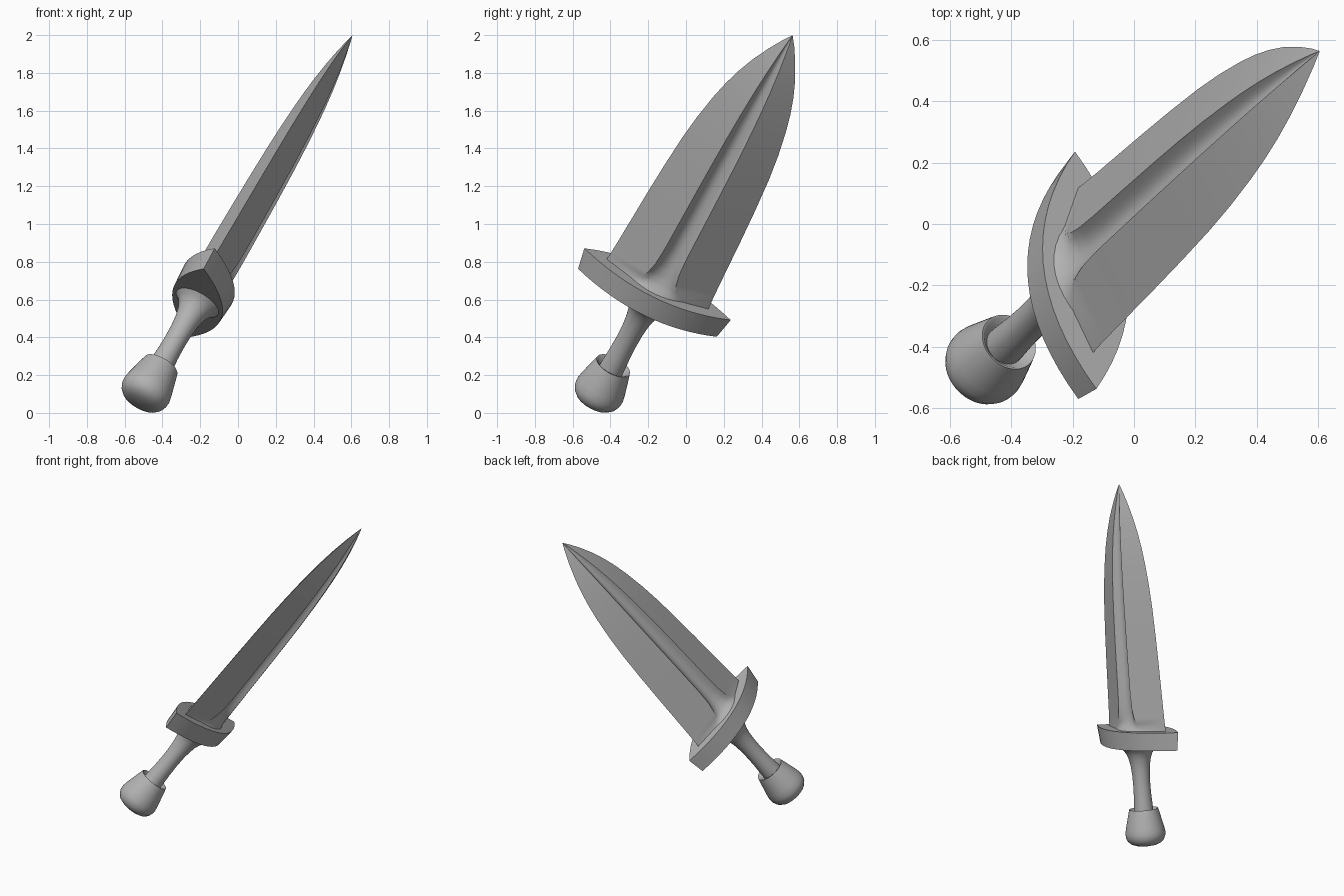
import bpy, bmesh, math
from mathutils import Matrix, Vector

cube = bpy.data.objects.get("Cube")
if cube:
    bpy.data.objects.remove(cube, do_unlink=True)

# One plain grey for the whole dagger
grey = bpy.data.materials.new("plain grey")
grey.use_nodes = True
colour = (0.45, 0.45, 0.45, 1)
grey.diffuse_color = colour
grey.node_tree.nodes["Principled BSDF"].inputs["Base Color"].default_value = colour

# Dagger frame: local x = blade width, y = thickness, z = along the blade
axis = Vector((0.454, 0.425, 0.783)).normalized()
wide = Vector((-0.081, 0.895, -0.44))
wide = (wide - axis * wide.dot(axis)).normalized()
thick = axis.cross(wide)
frame = Matrix((wide, thick, axis)).transposed().to_4x4()
frame.translation = (-0.408, -0.385, 0.25)


def finish(name, bm, angle):
    """Turn a bmesh in the dagger frame into a shaded object."""
    bmesh.ops.remove_doubles(bm, verts=bm.verts, dist=1e-5)
    bmesh.ops.recalc_face_normals(bm, faces=bm.faces)
    bm.transform(frame)
    mesh = bpy.data.meshes.new(name)
    bm.to_mesh(mesh)
    bm.free()
    mesh.materials.append(grey)
    obj = bpy.data.objects.new(name, mesh)
    bpy.context.collection.objects.link(obj)
    bpy.ops.object.select_all(action='DESELECT')
    obj.select_set(True)
    bpy.context.view_layer.objects.active = obj
    bpy.ops.object.shade_smooth_by_angle(angle=math.radians(angle))
    return obj


def loft(bm, rings, cap_start=True, cap_end=True):
    """Skin a row of equal closed rings."""
    loops = [[bm.verts.new(p) for p in ring] for ring in rings]
    n = len(loops[0])
    for a, b in zip(loops, loops[1:]):
        for i in range(n):
            j = (i + 1) % n
            bm.faces.new((a[i], a[j], b[j], b[i]))
    if cap_start:
        bm.faces.new(loops[0])
    if cap_end:
        bm.faces.new(loops[-1])


def revolve(name, profile, angle, sides=48):
    """Lathe a (radius, height) profile around the dagger axis."""
    bm = bmesh.new()
    rings = [[(r * math.cos(2 * math.pi * i / sides),
               r * math.sin(2 * math.pi * i / sides), z) for i in range(sides)]
             for r, z in profile]
    loft(bm, rings)
    return finish(name, bm, angle)


def blade_ring(z, half, lip, floor, steps=8):
    """Flat bevels from each edge to a lip, with a hollow between the lips."""
    lip_t = (half - lip) * 0.423
    hollow = []
    for i in range(steps + 1):
        k = 1 - 2 * i / steps
        hollow.append((lip * k, floor + (lip_t - floor) * k * k))
    one_side = [(half, 0)] + hollow
    return [(x, y, z) for x, y in one_side] + [(-x, -y, z) for x, y in one_side]


# Blade: (height, half width, lip half width, hollow floor); flares at the guard
stations = [(0.53, 0.302, 0.170, 0.140), (0.555, 0.300, 0.150, 0.112),
            (0.575, 0.299, 0.122, 0.090), (0.60, 0.297, 0.100, 0.075),
            (0.64, 0.295, 0.082, 0.063), (0.70, 0.292, 0.070, 0.056),
            (0.80, 0.288, 0.064, 0.052)]
outline = [(1.0, 0.280), (1.2, 0.270), (1.4, 0.256), (1.55, 0.239), (1.7, 0.214),
           (1.8, 0.192), (1.9, 0.163), (2.0, 0.126), (2.1, 0.079), (2.18, 0.035),
           (2.233, 0.0006)]
stations += [(z, w, 0.22 * w, 0.18 * w) for z, w in outline]
bm = bmesh.new()
loft(bm, [blade_ring(*s) for s in stations])
finish("blade", bm, 35)


# Guard: lens-shaped slab, slightly larger towards the blade
def lens(half_len, half_thick, z, steps=16):
    xs = [half_len * (1 - 2 * i / steps) for i in range(steps)]
    side = [(x, half_thick * (1 - (x / half_len) ** 2)) for x in xs]
    return [(x, y, z) for x, y in side] + [(-x, -y, z) for x, y in side]


bm = bmesh.new()
loft(bm, [lens(0.410, 0.148, 0.425), lens(0.433, 0.156, 0.551)])
finish("guard", bm, 30)

# Grip: slim waist, flaring into the guard
revolve("grip", [(0.066, -0.05), (0.065, 0.0), (0.060, 0.08), (0.058, 0.16),
                 (0.060, 0.24), (0.066, 0.30), (0.075, 0.345), (0.088, 0.38),
                 (0.105, 0.407), (0.130, 0.428)], 40)

# Pommel: hollow-rimmed knob, widest near its rounded end
revolve("pommel", [(0.060, -0.035), (0.070, -0.028), (0.090, -0.002), (0.098, 0.0),
                   (0.106, -0.03), (0.118, -0.08), (0.130, -0.13), (0.136, -0.165),
                   (0.134, -0.19), (0.124, -0.215), (0.105, -0.235),
                   (0.075, -0.248), (0.040, -0.254), (0.001, -0.256)], 45)
